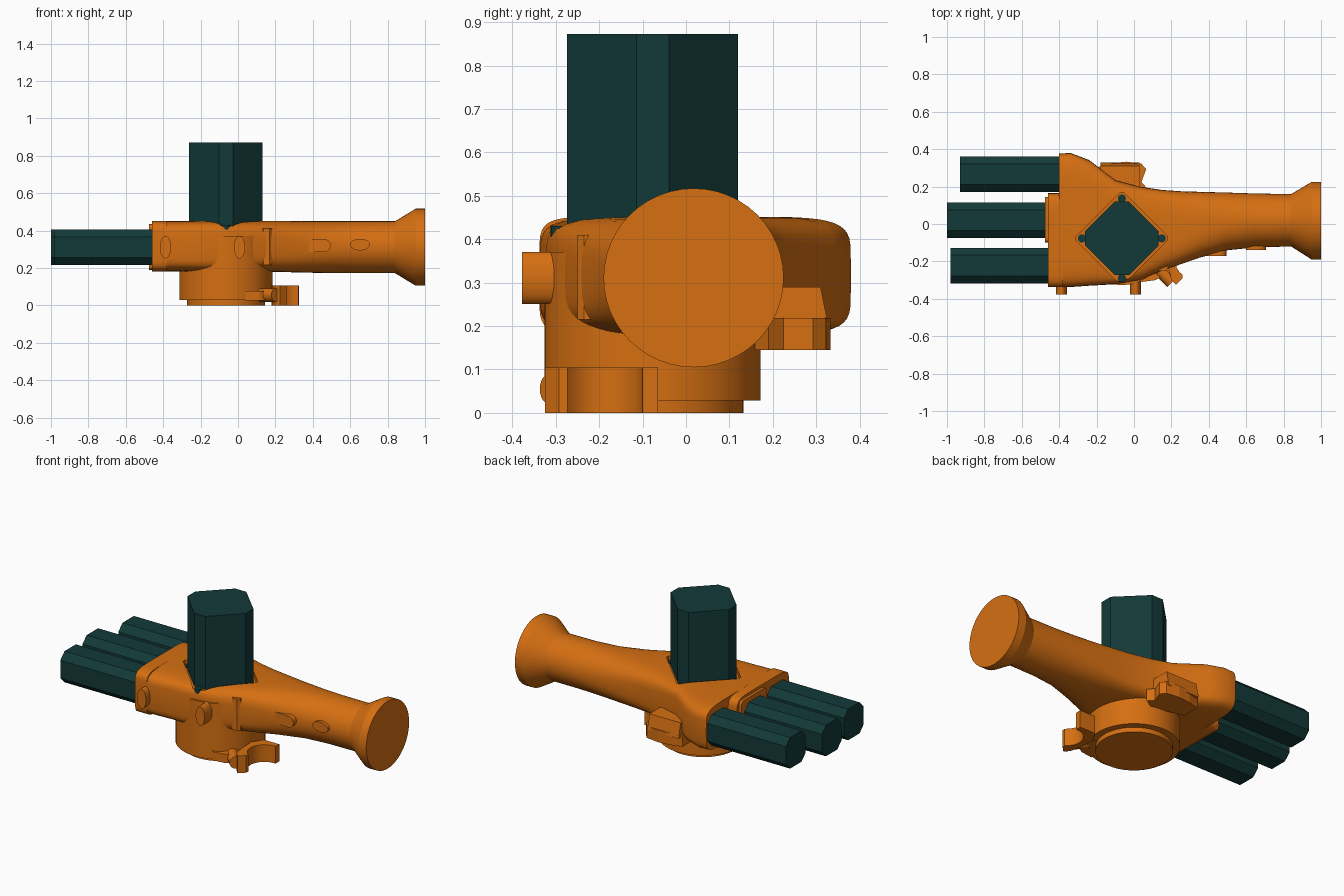
import bpy, bmesh, math
from mathutils import Vector, Matrix

cube = bpy.data.objects.get("Cube")
if cube:
    bpy.data.objects.remove(cube, do_unlink=True)


def material(name, rgb):
    m = bpy.data.materials.new(name)
    m.use_nodes = True
    m.diffuse_color = (*rgb, 1)
    bsdf = next(n for n in m.node_tree.nodes if n.type == 'BSDF_PRINCIPLED')
    bsdf.inputs["Base Color"].default_value = (*rgb, 1)
    return m


ORANGE = material("orange plastic", (0.67, 0.16, 0.006))
TEAL = material("dark teal", (0.006, 0.042, 0.040))


def loft(name, rings, mat, smooth=True):
    """Skin a list of equal-length point rings and cap both ends."""
    bm = bmesh.new()
    rows = [[bm.verts.new(p) for p in ring] for ring in rings]
    n = len(rows[0])
    for a, b in zip(rows, rows[1:]):
        for i in range(n):
            j = (i + 1) % n
            bm.faces.new((a[i], a[j], b[j], b[i]))
    bm.faces.new(rows[0])
    bm.faces.new(rows[-1])
    bmesh.ops.recalc_face_normals(bm, faces=bm.faces)
    me = bpy.data.meshes.new(name)
    bm.to_mesh(me)
    bm.free()
    me.materials.append(mat)
    ob = bpy.data.objects.new(name, me)
    bpy.context.collection.objects.link(ob)
    if smooth:
        for o in bpy.context.selected_objects:
            o.select_set(False)
        ob.select_set(True)
        bpy.context.view_layer.objects.active = ob
        bpy.ops.object.shade_smooth_by_angle(angle=math.radians(30))
    return ob


def section(x, y0, y1, z0, z1, power, n=48):
    """Rounded-box cross-section in the plane at x."""
    def s(v):
        return math.copysign(abs(v) ** (2 / power), v)
    ring = []
    for i in range(n):
        a = math.tau * i / n
        ring.append(((x), (y0 + y1) / 2 + (y1 - y0) / 2 * s(math.cos(a)),
                     (z0 + z1) / 2 + (z1 - z0) / 2 * s(math.sin(a))))
    return ring


def plate(name, pts, z0, z1, mat, smooth=False):
    """Extrude an xy outline upward."""
    return loft(name, [[(x, y, z) for x, y in pts] for z in (z0, z1)], mat, smooth)


def ellipse(rx, ry, n=32):
    return [(rx * math.cos(math.tau * i / n), ry * math.sin(math.tau * i / n)) for i in range(n)]


def disc(name, x, y, r, z0, z1, mat, n=64):
    return plate(name, [(x + a, y + b) for a, b in ellipse(r, r, n)], z0, z1, mat, True)


def front_boss(name, x, z, rx, rz, y0, y1):
    """Oval boss standing out of the front."""
    return loft(name, [[(x + a, y, z + b) for a, b in ellipse(rx, rz)] for y in (y0, y1)], ORANGE)


def octagon(h, c):
    """Square of half size h with corners cut by c."""
    k = h - c
    return [(h, -k), (h, k), (k, h), (-k, h), (-h, k), (-h, -k), (-k, -h), (k, -h)]


def diamond(h, flat):
    """Square turned by 45 degrees with its tips cut to a flat width."""
    f = flat / 2
    pts = [(h, -f), (h, f), (f, h), (-f, h), (-h, f), (-h, -f), (-f, -h), (f, -h)]
    return [(CX + x, CY + y) for x, y in pts]


CX, CY = -0.065, -0.077

# Body running into the handle and flared pommel
body = loft("body_and_handle", [section(*s) for s in (
    (-0.40, -0.338, 0.376, 0.18, 0.452, 6),
    (-0.34, -0.337, 0.380, 0.18, 0.452, 6),
    (-0.24, -0.330, 0.342, 0.18, 0.452, 6),
    (-0.10, -0.322, 0.235, 0.18, 0.452, 6),
    (0.03, -0.300, 0.200, 0.18, 0.452, 5),
    (0.15, -0.250, 0.182, 0.18, 0.452, 4),
    (0.25, -0.215, 0.175, 0.178, 0.452, 3.4),
    (0.35, -0.180, 0.172, 0.175, 0.45, 2.8),
    (0.50, -0.140, 0.168, 0.173, 0.45, 2.2),
    (0.65, -0.125, 0.163, 0.172, 0.45, 2),
    (0.84, -0.120, 0.160, 0.172, 0.45, 2),
    (0.95, -0.190, 0.225, 0.105, 0.517, 2),
    (1.00, -0.190, 0.225, 0.105, 0.517, 2))], ORANGE)

# Shallow diamond recess in the top of the body
cutter = plate("recess_cutter", diamond(0.245, 0.02), 0.425, 0.7, ORANGE)
cutter.hide_render = True
mod = body.modifiers.new("recess", 'BOOLEAN')
mod.operation = 'DIFFERENCE'
mod.solver = 'EXACT'
mod.object = cutter
bpy.context.view_layer.objects.active = body
bpy.ops.object.modifier_apply(modifier=mod.name)
bpy.data.objects.remove(cutter, do_unlink=True)

# Stepped end block that holds the side tubes
loft("end_block", [section(x, -0.338, 0.165, 0.18, 0.452, 7) for x in (-0.46, -0.38)], ORANGE)
loft("end_plate", [section(x, -0.10, 0.145, 0.19, 0.435, 12) for x in (-0.477, -0.44)], ORANGE)

# Upright tube and its corner pins
plate("upright_tube", diamond(0.197, 0.075), 0.39, 0.872, TEAL)
for i, (dx, dy) in enumerate(((1, 0), (0, 1), (-1, 0), (0, -1))):
    disc(f"corner_pin_{i + 1}", CX + dx * 0.213, CY + dy * 0.213, 0.022, 0.405, 0.43, TEAL, 16)

# Three side tubes
for name, y, x0, x1 in (("front", -0.222, -0.98, -0.44),
                        ("middle", 0.021, -1.0, -0.45),
                        ("rear", 0.267, -0.93, -0.38)):
    loft(name + "_side_tube", [[(x, y + a, 0.311 + b) for a, b in octagon(0.095, 0.04)]
                               for x in (x0, x1)], TEAL, False)

# Round base
disc("base_drum", CX, CY, 0.249, 0.028, 0.37, ORANGE)
disc("base_foot", CX, CY, 0.209, 0.0, 0.03, ORANGE)

# Bosses and raised details on the front
front_boss("left_bolt", 0.008, 0.311, 0.03, 0.06, -0.378, -0.25)
front_boss("right_bolt", -0.388, 0.311, 0.03, 0.06, -0.378, -0.25)
front_boss("grip_button", 0.652, 0.325, 0.053, 0.031, -0.138, -0.05)
plate("front_bar", [(0.125, -0.18), (0.118, -0.235), (0.135, -0.25), (0.168, -0.25),
                    (0.182, -0.235), (0.182, -0.18)], 0.215, 0.41, ORANGE)
slot = [(0.33, 0.285), (0.46, 0.285)]
slot += [(0.46 + 0.035 * math.cos(a), 0.32 + 0.035 * math.sin(a))
         for a in (math.radians(d) for d in range(-70, 71, 20))]
slot += [(0.46, 0.355), (0.33, 0.355)]
loft("grip_trigger", [[(x, y, z) for x, z in slot] for y in (-0.172, -0.08)], ORANGE)

# Clamp hook beside the base, with an inner hollow
hollow = [(0.315 + 0.095 * math.cos(a), -0.195 + 0.095 * math.sin(a))
          for a in (math.radians(d) for d in range(235, 84, -15))]
plate("clamp_hook", [(0.20, -0.30), (0.225, -0.325), (0.258, -0.292)] + hollow +
      [(0.325, -0.065), (0.22, -0.065), (0.18, -0.13), (0.185, -0.24)], 0.0, 0.105, ORANGE, True)
plate("clamp_arm", [(0.04, -0.31), (0.115, -0.30), (0.21, -0.25), (0.21, -0.16), (0.04, -0.16)],
      0.025, 0.078, ORANGE)

# Clamp screw set at an angle
turn = Matrix.Rotation(math.radians(45), 3, 'Z')
loft("clamp_screw", [[Vector((0.185, -0.295, 0.055)) + turn @ Vector((a, d, b))
                      for a, b in ellipse(0.034, 0.036, 24)] for d in (-0.025, 0.09)], ORANGE)

# Latch under the rear shoulder
plate("rear_latch", [(-0.19, 0.20), (-0.19, 0.305), (-0.12, 0.325), (-0.04, 0.333), (0.04, 0.322),
                     (0.065, 0.293), (0.04, 0.225), (0.07, 0.19), (0.0, 0.15)],
      0.145, 0.218, ORANGE)
loft("rear_latch_fin", [[(x, 0.15, 0.20), (x, 0.328, 0.20), (x, 0.31, 0.29), (x, 0.15, 0.29)]
                        for x in (-0.18, 0.03)], ORANGE, False)
